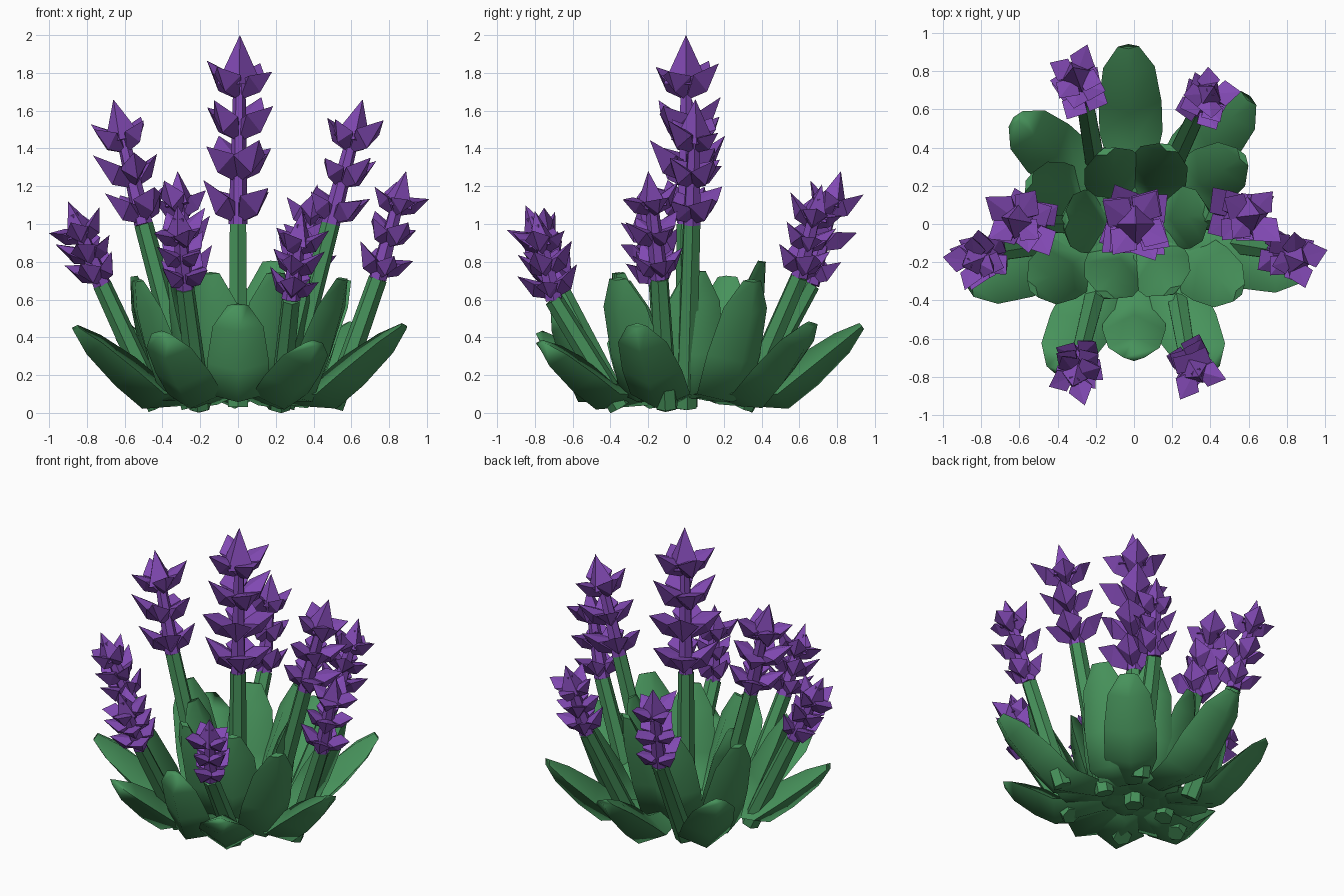
import bpy, bmesh, math, random
from mathutils import Vector, Matrix

if "Cube" in bpy.data.objects:
    bpy.data.objects.remove(bpy.data.objects["Cube"])

random.seed(4)

def material(name, col):
    m = bpy.data.materials.new(name)
    m.diffuse_color = (*col, 1)
    m.use_nodes = True
    m.node_tree.nodes["Principled BSDF"].inputs["Base Color"].default_value = m.diffuse_color
    return m

GREEN = material("leaf green", (0.063, 0.29, 0.105))
PURPLE = material("petal purple", (0.225, 0.068, 0.46))

def make_object(name, bm, mat, smooth=0):
    bmesh.ops.recalc_face_normals(bm, faces=bm.faces)
    me = bpy.data.meshes.new(name)
    bm.to_mesh(me)
    bm.free()
    me.materials.append(mat)
    ob = bpy.data.objects.new(name, me)
    bpy.context.collection.objects.link(ob)
    if smooth:
        bpy.ops.object.select_all(action='DESELECT')
        ob.select_set(True)
        bpy.context.view_layer.objects.active = ob
        bpy.ops.object.shade_smooth_by_angle(angle=math.radians(smooth))
    return ob

# Thick fleshy leaf: lens cross-section with a keel outside and a low ridge inside
def leaf(name, tip, root_r):
    tip = Vector(tip)
    out = Vector((tip.x, tip.y, 0)).normalized()
    side = Vector((-out.y, out.x, 0))
    up = Vector((0, 0, 1))
    root = out * root_r + up * 0.10
    along = (tip - root).normalized()
    keel = side.cross(along)
    if keel.dot(out) < 0:
        keel = -keel
    # centre point, half width, outer depth, inner depth
    rows = [(out * root_r * 0.4 + up * 0.09, 0.09, 0.06, 0.05),
            (root, 0.165, 0.10, 0.09),
            (root.lerp(tip, 0.35), 0.165, 0.10, 0.09),
            (root.lerp(tip, 0.76), 0.135, 0.07, 0.06),
            (tip, 0.055, 0.02, 0.02)]
    bm = bmesh.new()
    rings = []
    for c, w, d, e in rows:
        pts = [c - side * w, c + keel * d, c + side * w, c - keel * e]
        for p in pts:
            p.z = max(p.z, 0.015)
        rings.append([bm.verts.new(p) for p in pts])
    for a, b in zip(rings, rings[1:]):
        for i in range(4):
            j = (i + 1) % 4
            bm.faces.new((a[i], a[j], b[j], b[i]))
    bm.faces.new(rings[0])
    bm.faces.new(rings[-1])
    make_object(name, bm, GREEN, 75)

OUTER = [(-0.03, 0.93, 0.46), (0.60, 0.66, 0.47), (-0.62, 0.55, 0.48),
         (-0.86, -0.33, 0.45), (0.88, -0.26, 0.46), (-0.41, -0.77, 0.42),
         (0.40, -0.77, 0.37), (0.0, -0.70, 0.57)]
MIDDLE = [(0.57, 0.35, 0.70), (-0.55, 0.22, 0.72), (-0.53, -0.34, 0.70), (0.55, -0.36, 0.71)]
INNER = [(0.20, -0.35, 0.74), (-0.15, -0.37, 0.74), (-0.15, 0.38, 0.74),
         (0.18, 0.40, 0.80), (0.38, 0.05, 0.75), (-0.36, 0.02, 0.70)]
for label, group, r in (("outer", OUTER, 0.48), ("middle", MIDDLE, 0.38), ("inner", INNER, 0.22)):
    for i, tip in enumerate(group):
        leaf(f"{label}_leaf_{i + 1}", tip, r)

# Tapered hexagonal rod between two points, added to bm
def rod(bm, a, b, r1, r2):
    d = b - a
    new = bmesh.ops.create_cone(bm, cap_ends=True, segments=6, radius1=r1, radius2=r2, depth=d.length)
    mat = Matrix.Translation((a + b) / 2) @ d.to_track_quat('Z', 'Y').to_matrix().to_4x4()
    bmesh.ops.transform(bm, matrix=mat, verts=new['verts'])

def stem(name, a, b, r1, r2):
    bm = bmesh.new()
    rod(bm, a, b, r1, r2)
    make_object(name, bm, GREEN, 30)

# One folded wedge petal, added to bm in the spike's frame
def petal(bm, frame, z, ang, s, rise):
    pts = [(0, 0, 0), (0.125, 0, 0.045), (0.10, 0.085, 0.13), (0.10, -0.085, 0.13),
           (0.195, 0, rise), (0, 0, 0.10)]
    rot = Matrix.Translation((0, 0, z)) @ Matrix.Rotation(ang, 4, 'Z') @ Matrix.Scale(s, 4)
    v = [bm.verts.new(frame @ rot @ Vector(p)) for p in pts]
    for f in ((0, 1, 2), (1, 4, 2), (0, 3, 1), (1, 3, 4), (5, 2, 4), (5, 4, 3), (0, 2, 5), (0, 5, 3)):
        bm.faces.new([v[i] for i in f])

# Tiers of four crossed petals on a core, closing in a pointed bud
def flower_spike(name, a, b, tiers, s):
    d = b - a
    frame = Matrix.Translation(a) @ d.to_track_quat('Z', 'Y').to_matrix().to_4x4()
    L = d.length
    bud = 0.32 * s
    bm = bmesh.new()
    rod(bm, a, a.lerp(b, 0.85), 0.05, 0.03)
    for t in range(tiers):
        z = (L - bud) * t / (tiers - 1)
        turn = math.pi / 4 + random.uniform(-0.25, 0.25)
        for k in range(4):
            petal(bm, frame, z, turn + k * math.pi / 2 + random.uniform(-0.2, 0.2),
                  s * random.uniform(0.92, 1.12), random.uniform(0.15, 0.22))
    tip = bmesh.ops.create_cone(bm, cap_ends=True, segments=4, radius1=0.11 * s, radius2=0, depth=0.24 * s)
    bmesh.ops.transform(bm, verts=tip['verts'],
                        matrix=frame @ Matrix.Translation((0, 0, L - 0.12 * s)))
    make_object(name, bm, PURPLE)

# root xy, spike start xyz, spike end xyz, tiers, petal scale
FLOWERS = [
    ("centre", (0, 0), (0, 0, 1.0), (0.01, 0, 2.0), 4, 1.08),
    ("left", (-0.24, 0.0), (-0.50, 0.0, 1.0), (-0.66, 0.03, 1.66), 3, 0.92),
    ("right", (0.24, 0.0), (0.49, 0.03, 1.0), (0.66, 0.05, 1.66), 3, 0.92),
    ("front_far_left", (-0.42, -0.1), (-0.72, -0.15, 0.68), (-0.90, -0.22, 1.12), 3, 0.78),
    ("front_far_right", (0.5, -0.1), (0.74, -0.14, 0.71), (0.89, -0.20, 1.28), 3, 0.78),
    ("back_left", (-0.2, 0.3), (-0.26, 0.66, 0.68), (-0.32, 0.82, 1.28), 3, 0.82),
    ("back_right", (0.2, 0.3), (0.34, 0.6, 0.72), (0.42, 0.72, 1.21), 3, 0.78),
    ("front_left", (-0.2, -0.35), (-0.28, -0.67, 0.66), (-0.32, -0.85, 1.10), 3, 0.76),
    ("front_right", (0.22, -0.35), (0.28, -0.70, 0.60), (0.34, -0.80, 1.07), 3, 0.76),
]
for label, root, p, q, tiers, s in FLOWERS:
    p, q = Vector(p), Vector(q)
    stem(label + "_stem", Vector((*root, 0.03)), p, 0.06, 0.05)
    flower_spike(label + "_flower", p, q, tiers, s)
